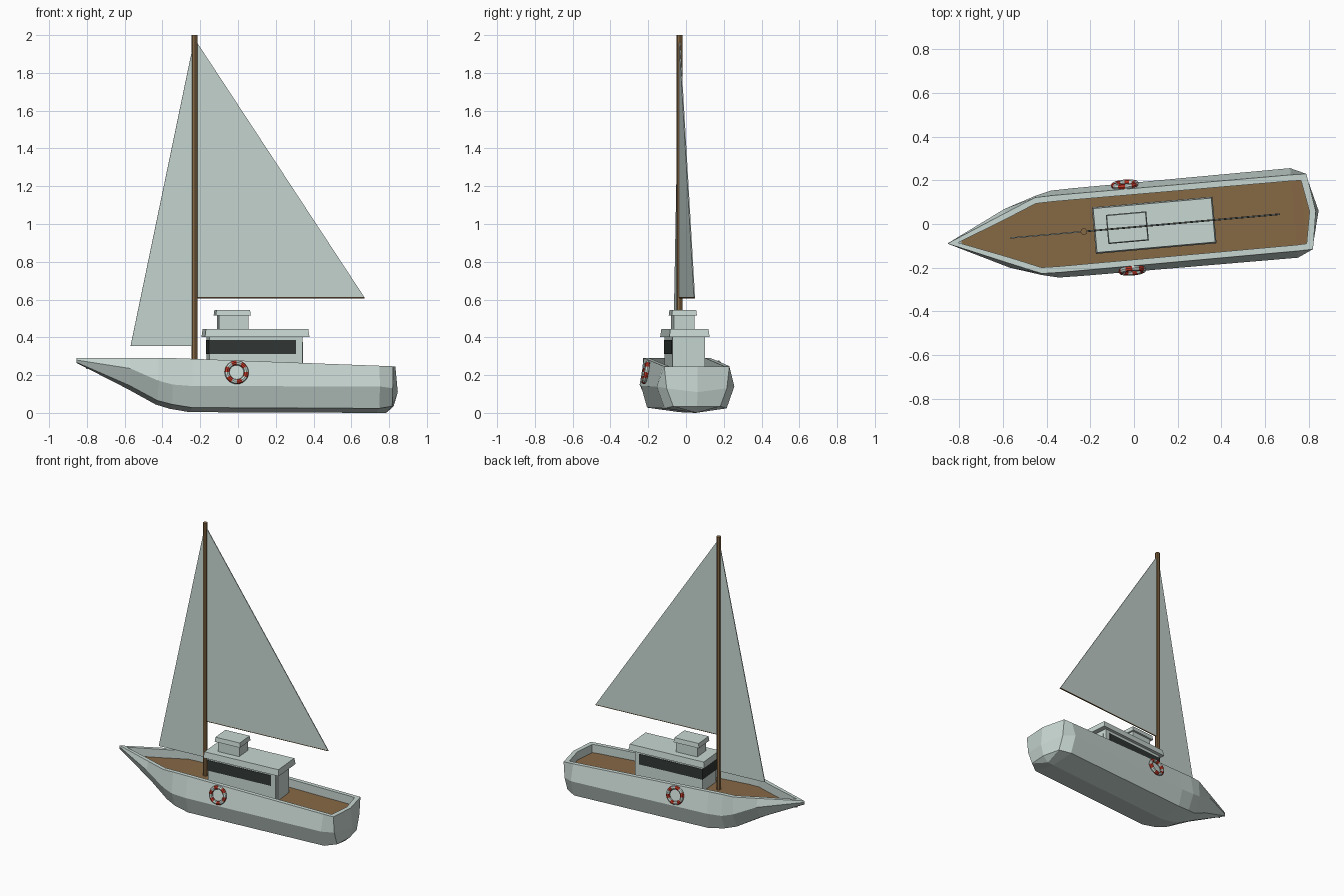
import bpy, bmesh, math
from mathutils import Matrix

if "Cube" in bpy.data.objects:
    bpy.data.objects.remove(bpy.data.objects["Cube"])

# Boat is modelled along x, then turned five degrees
PLACE = Matrix.Rotation(math.radians(5.05), 4, 'Z') @ Matrix.Translation((0, -0.014, 0))


def material(name, rgb):
    m = bpy.data.materials.new(name)
    m.diffuse_color = (*rgb, 1)
    m.use_nodes = True
    m.node_tree.nodes["Principled BSDF"].inputs["Base Color"].default_value = m.diffuse_color
    return m


WHITE = material("pale_grey_white", (0.58, 0.68, 0.645))
WOOD = material("brown_wood", (0.24, 0.14, 0.06))
GLASS = material("dark_glass", (0.03, 0.038, 0.036))
RED = material("red", (0.55, 0.04, 0.02))


def finish(name, bm, *mats):
    bmesh.ops.recalc_face_normals(bm, faces=bm.faces)
    bm.transform(PLACE)
    me = bpy.data.meshes.new(name)
    bm.to_mesh(me)
    bm.free()
    for m in mats:
        me.materials.append(m)
    ob = bpy.data.objects.new(name, me)
    bpy.context.collection.objects.link(ob)
    return ob


def box(name, x0, x1, half, z0, z1, mat, taper=0.0):
    """Box symmetric about the centre line; the top is inset by taper."""
    bm = bmesh.new()
    rings = []
    for z, t in ((z0, 0), (z1, taper)):
        h = half - t
        rings.append([bm.verts.new((x, y, z)) for x, y in
                      ((x0 + t, -h), (x1 - t, -h), (x1 - t, h), (x0 + t, h))])
    a, b = rings
    bm.faces.new(a)
    bm.faces.new(b)
    for i in range(4):
        j = (i + 1) % 4
        bm.faces.new((a[i], a[j], b[j], b[i]))
    return finish(name, bm, mat)


def sail(name, pts, thick=0.006):
    bm = bmesh.new()
    sides = [[bm.verts.new((x, s * thick / 2, z)) for x, z in pts] for s in (-1, 1)]
    for s in sides:
        bm.faces.new(s)
    for i in range(3):
        j = (i + 1) % 3
        bm.faces.new((sides[0][i], sides[0][j], sides[1][j], sides[1][i]))
    return finish(name, bm, WHITE)


def rod(name, r, length, centre, turn, mat):
    bm = bmesh.new()
    bmesh.ops.create_cone(bm, cap_ends=True, segments=8, radius1=r, radius2=r, depth=length,
                          matrix=Matrix.Translation(centre) @ turn)
    return finish(name, bm, mat)


# Hull stations: x, keel z, chine (y, z), belly (y, z), rim y
STATIONS = [
    (-0.860, 0.265, 0.003, 0.268, 0.006, 0.280, 0.008),
    (-0.585, 0.125, 0.085, 0.145, 0.135, 0.235, 0.115),
    (-0.440, 0.045, 0.130, 0.065, 0.182, 0.170, 0.175),
    (-0.365, 0.022, 0.155, 0.045, 0.200, 0.150, 0.177),
    (-0.260, 0.004, 0.170, 0.028, 0.202, 0.142, 0.177),
    (0.735, 0.000, 0.165, 0.024, 0.206, 0.140, 0.175),
    (0.807, 0.010, 0.125, 0.035, 0.160, 0.130, 0.173),
]
DECK_DROP = 0.058


def station_points(i, st):
    x, kz, cy, cz, by, bz, ry = st
    rz = 0.29 - 0.037 * max(0, x + 0.36)
    ix = x + (0.05 if i == 0 else -0.027 if x > 0.8 else 0)
    iy = max(0, ry - 0.028)
    kx = min(x, 0.785)
    return [(kx, 0, kz if x < 0.8 else 0.0), (x, cy, cz), (x, by, bz), (x, ry, rz),
            (ix, iy, rz), (ix, iy, rz - DECK_DROP), (ix, 0, rz - DECK_DROP)]


rows = [station_points(i, s) for i, s in enumerate(STATIONS)]
# Rounded stern, closing on the centre line
rows.append([(0.79, 0, 0.003), (0.826, 0, 0.035), (0.848, 0, 0.11), (0.835, 0, 0.246),
             (0.806, 0, 0.246), (0.806, 0, 0.188), (0.806, 0, 0.188)])

# Hull with bulwark and deck
bm = bmesh.new()
for side in (-1, 1):
    grid = [[bm.verts.new((x, side * y, z)) for x, y, z in r] for r in rows]
    for a, b in zip(grid, grid[1:]):
        for k in range(6):
            f = bm.faces.new((a[k], b[k], b[k + 1], a[k + 1]))
            f.material_index = 1 if k == 5 else 0
    # blunt tip of the bow
    bm.faces.new(grid[0][:4])
tip = [v for v in bm.verts if abs(v.co.x + 0.86) < 1e-4]
for v in tip:
    v.co.y = 0
bmesh.ops.remove_doubles(bm, verts=bm.verts, dist=0.0005)
bmesh.ops.dissolve_degenerate(bm, edges=bm.edges, dist=0.0005)
finish("hull_and_deck", bm, WHITE, WOOD)

# Cabin with wrapped window band, door and roof
box("cabin", -0.161, 0.334, 0.086, 0.19, 0.41, WHITE)
box("cabin_window_band", -0.164, 0.300, 0.089, 0.312, 0.385, GLASS)
box("cabin_door", 0.330, 0.338, 0.066, 0.20, 0.375, WHITE)
box("cabin_roof", -0.186, 0.369, 0.107, 0.403, 0.445, WHITE, 0.006)

# Small upper hatch
box("hatch", -0.107, 0.049, 0.055, 0.44, 0.518, WHITE)
box("hatch_lid", -0.125, 0.061, 0.067, 0.515, 0.546, WHITE, 0.004)

# Mast, boom and sails
rod("mast", 0.0155, 1.785, (-0.232, 0, 1.1075), Matrix.Identity(4), WOOD)
rod("boom", 0.004, 0.89, (0.226, 0, 0.61), Matrix.Rotation(math.pi / 2, 4, 'Y'), WOOD)
sail("main_sail", [(-0.222, 1.965), (0.671, 0.611), (-0.222, 0.611)])
sail("jib_sail", [(-0.236, 1.965), (-0.572, 0.355), (-0.236, 0.355)])

# Life rings, one on each side of the hull
MAJ, MIN = 24, 8
for side, label in ((-1, "right"), (1, "left")):
    bm = bmesh.new()
    ring = []
    for i in range(MAJ):
        a = 2 * math.pi * i / MAJ
        loop = []
        for j in range(MIN):
            b = 2 * math.pi * j / MIN
            r = 0.051 + 0.013 * math.cos(b)
            loop.append(bm.verts.new((r * math.cos(a), 0.013 * math.sin(b), r * math.sin(a))))
        ring.append(loop)
    for i in range(MAJ):
        n = ring[(i + 1) % MAJ]
        for j in range(MIN):
            k = (j + 1) % MIN
            f = bm.faces.new((ring[i][j], n[j], n[k], ring[i][k]))
            f.material_index = (i // 2) % 2
    bm.transform(Matrix.Translation((-0.026, side * 0.198, 0.215))
                 @ Matrix.Rotation(side * math.radians(11), 4, 'X'))
    finish("life_ring_" + label, bm, WHITE, RED)
